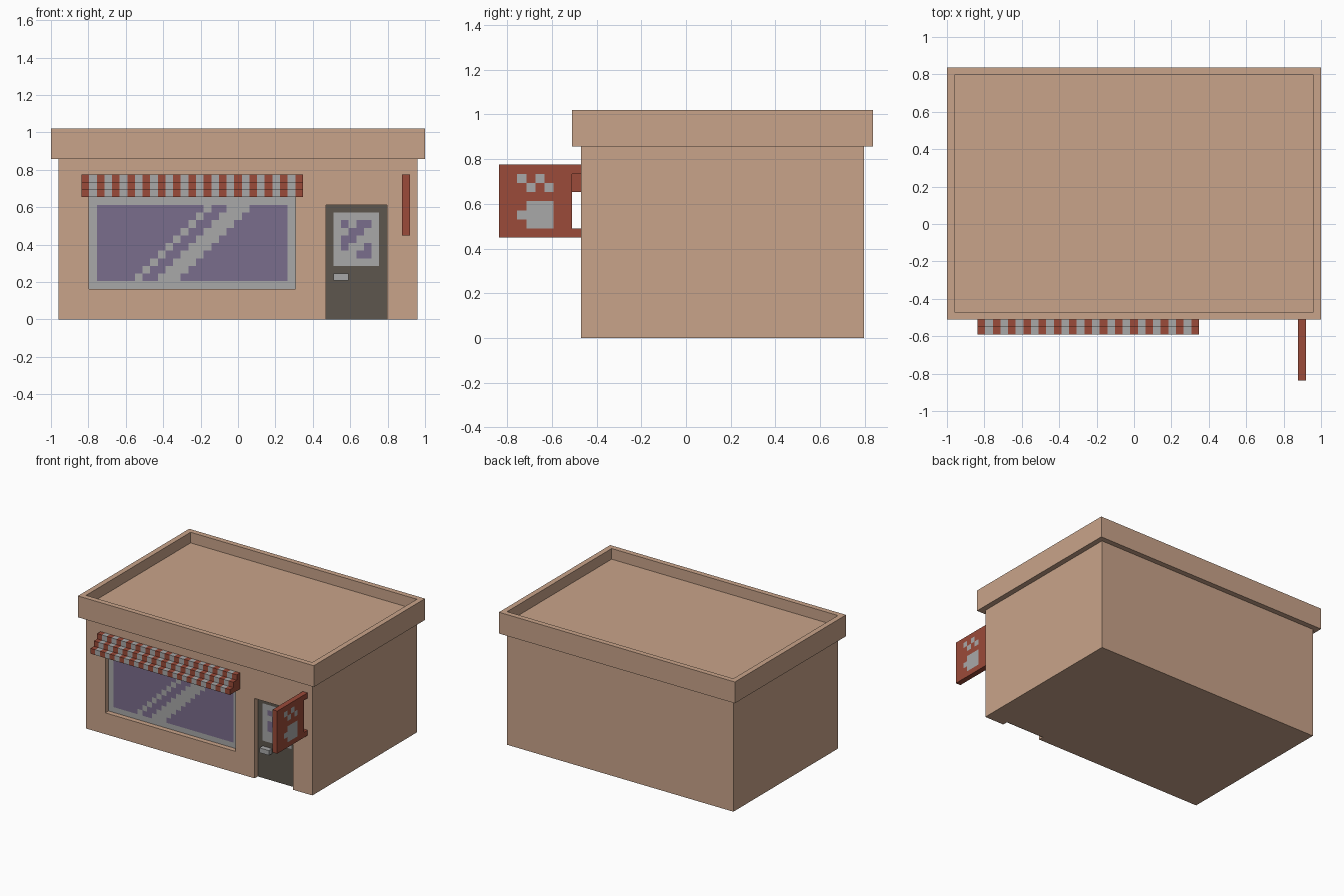
import bpy, bmesh
from mathutils import Vector

if "Cube" in bpy.data.objects:
    bpy.data.objects.remove(bpy.data.objects["Cube"])

V = 2 / 49                      # one block of the grid; model is 49 x 41 x 25 blocks


def P(i, j, k):
    """Grid position to world position."""
    return Vector((-1 + i * V, (j - 20.5) * V, k * V))


def material(name, rgb):
    m = bpy.data.materials.new(name)
    m.diffuse_color = (*rgb, 1)
    m.use_nodes = True
    m.node_tree.nodes["Principled BSDF"].inputs["Base Color"].default_value = m.diffuse_color
    return m


TAN = material("tan wall", (0.584, 0.371, 0.254))
GREY = material("light grey", (0.397, 0.397, 0.397))
PURPLE = material("purple glass", (0.195, 0.153, 0.262))
DARK = material("dark door", (0.109, 0.093, 0.074))
RED = material("brick red", (0.328, 0.070, 0.041))


def finish(name, bm, mats):
    me = bpy.data.meshes.new(name)
    bm.to_mesh(me)
    bm.free()
    for m in mats:
        me.materials.append(m)
    ob = bpy.data.objects.new(name, me)
    bpy.context.collection.objects.link(ob)
    return ob


def prism(name, profile, i0, i1, mats, segs=1):
    """Extrude a (y, z) profile along x; segments cycle through the materials."""
    bm = bmesh.new()
    rings = [[bm.verts.new(P(i0 + (i1 - i0) * s / segs, j, k)) for j, k in profile]
             for s in range(segs + 1)]
    n = len(profile)
    for s in range(segs):
        a, b = rings[s], rings[s + 1]
        for q in range(n):
            f = bm.faces.new((a[q], a[(q + 1) % n], b[(q + 1) % n], b[q]))
            f.material_index = s % len(mats)
    bm.faces.new(rings[0])
    bm.faces.new(rings[-1]).material_index = (segs - 1) % len(mats)
    bmesh.ops.recalc_face_normals(bm, faces=bm.faces)
    return finish(name, bm, mats)


def box(name, i, j, k, mat):
    return prism(name, [(j[0], k[0]), (j[1], k[0]), (j[1], k[1]), (j[0], k[1])],
                 i[0], i[1], [mat])


def panel(name, us, vs, place, rule, mats, flip=False):
    """Flat sheet of square cells; rule(u, v) gives a material index or None."""
    bm = bmesh.new()
    for u in range(*us):
        for v in range(*vs):
            c = rule(u, v)
            if c is None:
                continue
            pts = [place(*p) for p in ((u, v), (u + 1, v), (u + 1, v + 1), (u, v + 1))]
            if flip:
                pts.reverse()
            f = bm.faces.new([bm.verts.new(p) for p in pts])
            f.material_index = c
    bmesh.ops.remove_doubles(bm, verts=bm.verts, dist=1e-4)
    return finish(name, bm, mats)


def cut(target, name, i, j, k):
    c = box(name, i, j, k, TAN)
    c.hide_render = True
    c.hide_viewport = True
    c.display_type = 'WIRE'
    mod = target.modifiers.new(name, 'BOOLEAN')
    mod.operation = 'DIFFERENCE'
    mod.solver = 'EXACT'
    mod.object = c


# Building with window and door recesses, one block deep
walls = box("walls", (1, 48), (9, 40), (0, 21), TAN)
cut(walls, "window_cutter", (5, 32), (7, 10), (4, 16))
cut(walls, "door_cutter", (36, 44), (7, 10), (-2, 15))

# Parapet band with sunken roof
parapet = box("parapet", (0, 49), (8, 41), (21, 25), TAN)
cut(parapet, "roof_cutter", (1, 48), (9, 40), (23, 27))


# Shop window: grey frame, purple glass, diagonal glints
def window_rule(u, v):
    if not (6 <= u < 31 and 5 <= v < 15):
        return 0
    return 0 if u - v in (6, 9, 10, 11) else 1


def front(u, v):
    return P(u, 9.95, v)


panel("shop_window", (5, 32), (4, 16), front, window_rule, [GREY, PURPLE])


# Door: dark leaf, small window with glints, handle
def door_rule(u, v):
    if not (37 <= u < 43 and 7 <= v < 14):
        return 2
    if not (38 <= u < 42 and 8 <= v < 13):
        return 0
    return 0 if u - v in (27, 30, 31) else 1


panel("door", (36, 44), (0, 15), front, door_rule, [GREY, PURPLE, DARK])
box("door_handle", (37, 39), (9, 9.95), (5.1, 6), GREY)

# Striped stepped awning
prism("awning", [(9, 16), (6, 16), (6, 17), (7, 17), (7, 18), (8, 18), (8, 19), (9, 19)],
      4, 33, [RED, GREY], segs=29)

# Hanging sign with two brackets
prism("hanging_sign", [(0, 11), (9, 11), (9, 12), (8, 12), (8, 18), (9, 18), (9, 19), (0, 19)],
      46, 47, [RED])

# Paw mark on both faces of the sign: four toes above a pad
PAW = {17: (2, 4), 16: (3, 5), 14: (3, 4, 5), 13: (2, 3, 4, 5), 12: (3, 4, 5)}


def paw_rule(u, v):
    return 0 if u in PAW.get(v, ()) else None


panel("paw_right", (2, 6), (12, 18), lambda u, v: P(47.04, u, v), paw_rule, [GREY])
panel("paw_left", (2, 6), (12, 18), lambda u, v: P(45.96, u, v), paw_rule, [GREY], flip=True)
